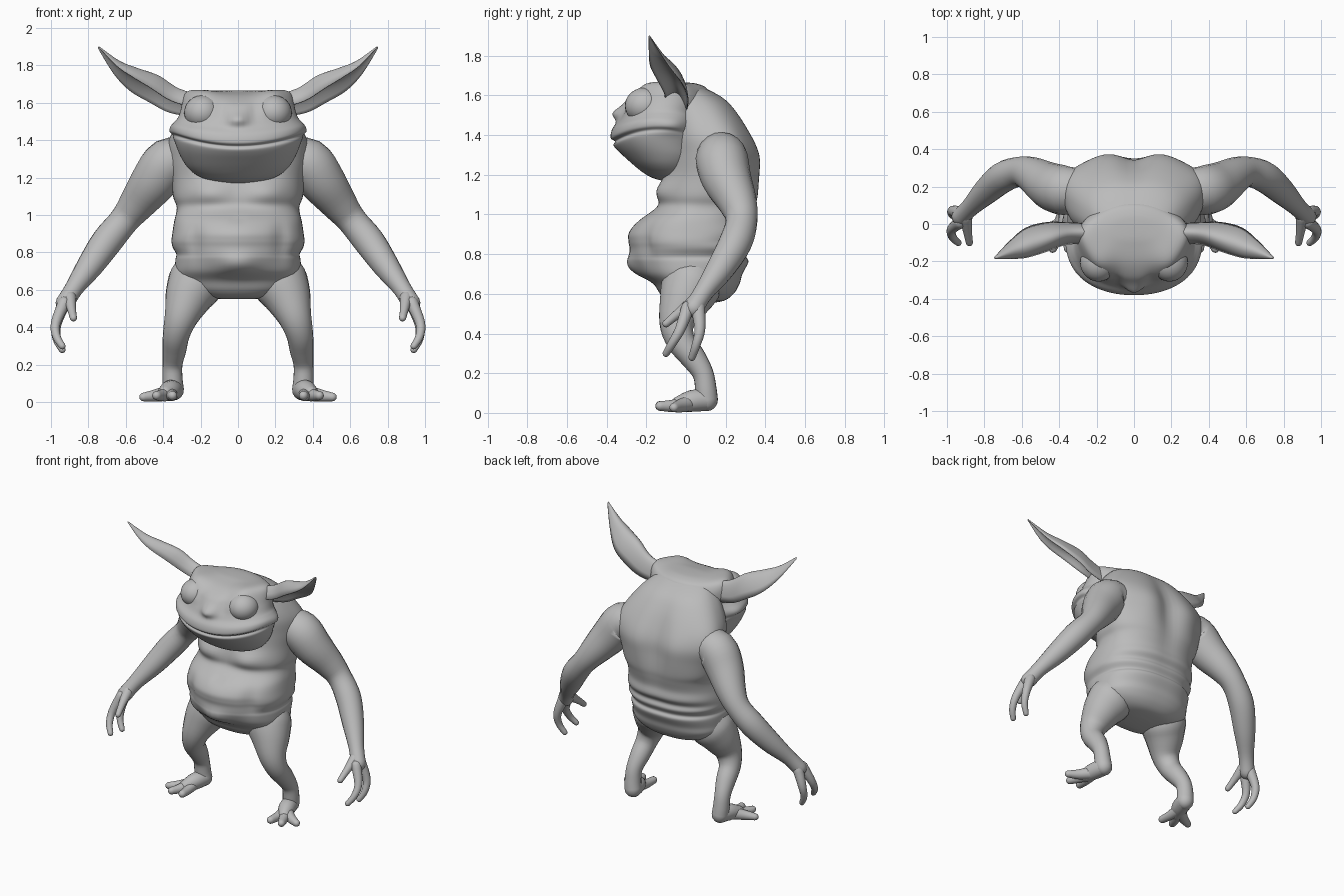
import bpy, bmesh, math
from mathutils import Vector

skin = bpy.data.materials.new("grey_skin")
skin.diffuse_color = (0.5, 0.5, 0.5, 1)


def loft(bm, rings):
    """Skin a list of closed point loops and cap both ends."""
    loops = [[bm.verts.new(p) for p in r] for r in rings]
    n = len(loops[0])
    for a, b in zip(loops, loops[1:]):
        for i in range(n):
            j = (i + 1) % n
            bm.faces.new((a[i], a[j], b[j], b[i]))
    bm.faces.new(loops[0][::-1])
    bm.faces.new(loops[-1])


def smooth_rows(rows, steps=5):
    """Catmull-Rom interpolation of rows of numbers."""
    out = []
    p = [rows[0]] + list(rows) + [rows[-1]]
    for k in range(1, len(p) - 2):
        for s in range(steps):
            t = s / steps
            out.append([0.5 * (2 * b + (c - a) * t + (2 * a - 5 * b + 4 * c - d) * t * t
                               + (3 * b - a - 3 * c + d) * t ** 3)
                        for a, b, c, d in zip(*p[k - 1:k + 3])])
    return out + [list(rows[-1])]


def stack(bm, rows, power, bumps):
    """Horizontal sections (z, front y, back y, half width, side lift) with
    mirrored soft swellings (centre, size, push)."""
    rings = []
    for z, yf, yb, w, lift in smooth_rows(rows):
        cy, ry, ring = (yf + yb) / 2, (yb - yf) / 2, []
        for i in range(80):
            a = math.tau * i / 80
            c, s = math.cos(a), math.sin(a)
            x = w * math.copysign(abs(c) ** (2 / power), c)
            y = cy + ry * math.copysign(abs(s) ** (2 / power), s)
            p = Vector((abs(x), y, z + lift * (x / max(w, 0.01)) ** 2))
            move = Vector()
            for centre, size, push in bumps:
                d2 = sum(((u - v) / r) ** 2 for u, v, r in zip(p, centre, size))
                move += Vector(push) * math.exp(-d2)
            p += move
            ring.append((math.copysign(p.x, x), p.y, p.z))
        rings.append(ring)
    loft(bm, rings)


def tube(bm, path, side):
    """Round limb through points (x, y, z, radius) with rounded ends."""
    rows = smooth_rows(path, 4)
    pts = [Vector((r[0] * side, r[1], r[2])) for r in rows]
    rad = [r[3] for r in rows]
    d0, d1 = (pts[0] - pts[1]).normalized(), (pts[-1] - pts[-2]).normalized()
    bends = [math.radians(a) for a in (25, 50, 70, 85)]
    head = [(pts[0] + d0 * rad[0] * math.sin(a), rad[0] * math.cos(a)) for a in bends][::-1]
    tail = [(pts[-1] + d1 * rad[-1] * math.sin(a), rad[-1] * math.cos(a)) for a in bends]
    chain = head + list(zip(pts, rad)) + tail
    rings = []
    for i, (p, r) in enumerate(chain):
        t = (chain[min(i + 1, len(chain) - 1)][0] - chain[max(i - 1, 0)][0]).normalized()
        u = t.cross(Vector((0, 1, 0.3))).normalized()
        v = t.cross(u)
        rings.append([p + r * (u * math.cos(a) + v * math.sin(a))
                      for a in (math.tau * k / 20 for k in range(20))])
    loft(bm, rings)


def finish(bm, name):
    bmesh.ops.recalc_face_normals(bm, faces=bm.faces[:])
    for f in bm.faces:
        f.smooth = True
    me = bpy.data.meshes.new(name)
    bm.to_mesh(me)
    bm.free()
    me.materials.append(skin)
    bpy.context.collection.objects.link(bpy.data.objects.new(name, me))


# torso: hips, sagging belly, chest, hunched back
bm = bmesh.new()
stack(bm, [
    (.55, -.03, .10, .08, 0), (.565, -.09, .19, .20, 0), (.60, -.13, .24, .28, 0),
    (.65, -.16, .27, .325, 0),
    (.70, -.215, .285, .335, 0), (.76, -.245, .315, .335, 0), (.79, -.25, .305, .33, 0),
    (.83, -.25, .325, .35, 0), (.865, -.255, .318, .355, 0), (.91, -.255, .345, .35, 0),
    (.97, -.22, .34, .34, 0), (1.04, -.14, .355, .325, 0), (1.10, -.125, .365, .34, 0),
    (1.20, -.11, .365, .34, 0), (1.30, -.10, .36, .35, 0), (1.40, -.10, .325, .35, 0),
    (1.50, -.10, .27, .31, 0), (1.58, -.10, .20, .25, 0), (1.64, -.10, .09, .17, 0),
    (1.655, -.08, .03, .08, 0)], 2.4, [
    ((.16, -.12, 1.12), (.12, .15, .06), (0, -.04, 0)),     # chest
    ((0, -.27, .87), (.17, .2, .13), (0, -.035, 0)),        # pot belly
    ((0, -.27, .98), (.022, .1, .022), (0, .02, 0)),        # navel
    ((0, -.25, .73), (.10, .1, .06), (0, -.045, 0)),        # lower belly fold
    ((.23, -.2, .86), (.04, .15, .1), (0, .02, 0)),         # crease beside the belly
    ((0, .36, 1.3), (.07, .2, .3), (0, -.025, 0)),          # spine hollow
    ((.17, .36, 1.28), (.10, .15, .17), (0, .022, 0)),      # shoulder blade
    ((.34, .22, 1.30), (.12, .16, .17), (.04, .02, 0))])    # shoulder
finish(bm, "torso")

# head: chin, lips with a groove between them, snout, crown
bm = bmesh.new()
stack(bm, [
    (1.17, -.12, .0, .06, 0), (1.185, -.17, .04, .15, 0), (1.21, -.215, .06, .215, 0),
    (1.25, -.265, .08, .265, 0), (1.29, -.31, .1, .30, .01), (1.325, -.347, .1, .325, .03),
    (1.35, -.366, .1, .34, .055), (1.368, -.358, .1, .337, .06), (1.386, -.38, .1, .35, .06),
    (1.43, -.372, .1, .35, .045),
    (1.47, -.342, .1, .335, .03), (1.51, -.325, .1, .32, .01), (1.56, -.31, .12, .30, 0),
    (1.60, -.275, .12, .27, 0), (1.64, -.2, .1, .22, 0), (1.66, -.11, .05, .14, 0),
    (1.665, -.07, .0, .05, 0)], 2.1, [
    ((0, -.33, 1.51), (.05, .1, .035), (0, -.045, 0)),      # nose
    ((.34, -.05, 1.45), (.06, .1, .04), (.025, 0, 0)),      # mouth corner
    ((.18, -.17, 1.63), (.08, .1, .06), (.01, -.03, .025)), # brow
    ((.09, -.3, 1.56), (.03, .1, .05), (0, .015, 0)),       # hollow beside the nose
    ((.25, -.05, 1.62), (.07, .1, .06), (.03, 0, .03))])    # ear root
finish(bm, "head")

# ears: front edge, back edge and ridge height of a leaf cupped downwards
EAR = [(.20, -.11, 1.57, .20, .0, 1.52, .10), (.35, -.11, 1.61, .36, .01, 1.545, .105),
       (.47, -.15, 1.685, .47, .01, 1.60, .11), (.57, -.18, 1.745, .58, -.02, 1.665, .085),
       (.65, -.187, 1.80, .665, -.09, 1.755, .05), (.745, -.188, 1.898, .75, -.18, 1.893, .008)]
for s, side in ((-1, "right"), (1, "left")):
    bm = bmesh.new()
    rings = []
    out = Vector((-.4, .12, .8)).normalized()
    for row in smooth_rows(EAR):
        a, b, ridge = Vector(row[:3]), Vector(row[3:6]), row[6]
        ring = []
        for k in range(28):                                 # outer arc, then inner arc
            outer = k < 14
            t = k / 13 if outer else (27.5 - k) / 14
            arch = math.sin(math.pi * t) if 0 < t < 1 else 0
            p = a.lerp(b, t) + out * ridge * (arch ** 0.7 if outer else 0.55 * arch - 0.08)
            ring.append((p.x * s, p.y, p.z))
        rings.append(ring)
    loft(bm, rings)
    finish(bm, side + "_ear")

    # eye
    bm = bmesh.new()
    bmesh.ops.create_uvsphere(bm, u_segments=28, v_segments=18, radius=1)
    for v in bm.verts:
        v.co = (s * .19 + v.co.x * .098, -.205 + v.co.y * .103, 1.548 + v.co.z * .092)
    finish(bm, side + "_eye")

    # arm, palm, two fingers and thumb
    bm = bmesh.new()
    tube(bm, [(.27, .19, 1.29, .11), (.37, .18, 1.28, .132), (.45, .205, 1.18, .125),
              (.54, .26, 1.06, .098), (.61, .28, .97, .08), (.70, .25, .86, .083),
              (.79, .175, .73, .071), (.875, .09, .61, .05), (.925, .04, .53, .05)], s)
    tube(bm, [(.93, .01, .53, .034), (.975, -.03, .42, .026), (.97, -.07, .35, .022),
              (.94, -.10, .30, .018)], s)
    tube(bm, [(.93, .06, .53, .036), (.97, .07, .42, .027), (.97, .05, .34, .022),
              (.94, .03, .28, .018)], s)
    tube(bm, [(.90, .04, .56, .036), (.89, -.04, .50, .024), (.88, -.10, .45, .019)], s)
    finish(bm, side + "_arm")

    # leg, foot and three toes
    bm = bmesh.new()
    tube(bm, [(.19, .06, .72, .13), (.225, .025, .64, .15), (.265, -.01, .56, .128),
              (.305, -.045, .45, .09),
              (.33, -.025, .36, .072), (.34, .035, .28, .064), (.35, .085, .20, .053),
              (.35, .1, .12, .054), (.345, .105, .065, .056)], s)
    tube(bm, [(.345, .1, .065, .055), (.365, .03, .06, .055), (.39, -.03, .045, .042)], s)
    tube(bm, [(.37, .02, .05, .042), (.44, -.03, .035, .033), (.505, -.06, .027, .023)], s)
    tube(bm, [(.38, .0, .045, .038), (.41, -.07, .035, .031), (.435, -.13, .035, .024)], s)
    tube(bm, [(.36, .01, .045, .036), (.355, -.06, .035, .03), (.35, -.13, .035, .025)], s)
    finish(bm, side + "_leg")
